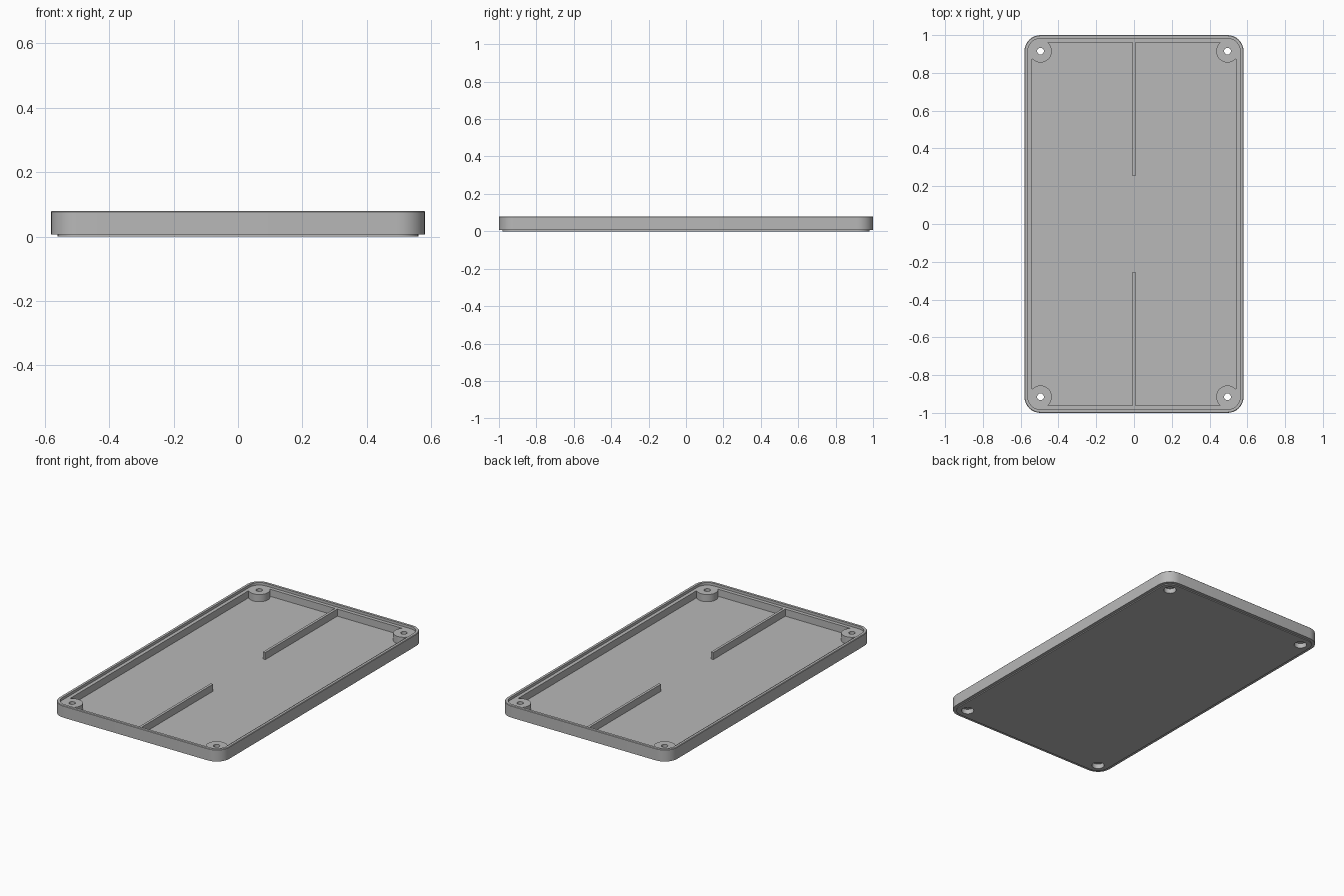
import bpy, bmesh, math

cube = bpy.data.objects.get("Cube")
if cube:
    bpy.data.objects.remove(cube, do_unlink=True)

# Corner arcs, screw bosses and holes all share these centres
CX, CY = 0.495, 0.915
CORNERS = [(sx * CX, sy * CY) for sx in (-1, 1) for sy in (-1, 1)]
FLOOR, LEDGE, TOP = 0.02, 0.064, 0.08

grey = bpy.data.materials.new("plain grey")
grey.use_nodes = True
grey.diffuse_color = (0.48, 0.48, 0.48, 1)
grey.node_tree.nodes["Principled BSDF"].inputs["Base Color"].default_value = grey.diffuse_color


def loft(bm, profile, centre=(0, 0), ex=0.0, ey=0.0, steps=8):
    """Stack rounded outlines given as (corner radius, z) and cap both ends."""
    rings = []
    for radius, z in profile:
        ring = []
        for quarter, (sx, sy) in enumerate(((1, 1), (-1, 1), (-1, -1), (1, -1))):
            for i in range(steps + 1):
                a = (quarter + i / steps) * math.pi / 2
                ring.append(bm.verts.new((centre[0] + sx * ex + radius * math.cos(a),
                                          centre[1] + sy * ey + radius * math.sin(a), z)))
        rings.append(ring)
    n = len(rings[0])
    for low, high in zip(rings, rings[1:]):
        for i in range(n):
            j = (i + 1) % n
            bm.faces.new((low[i], low[j], high[j], high[i]))
    bm.faces.new(rings[0][::-1])
    bm.faces.new(rings[-1])


def finish(bm, name):
    bmesh.ops.remove_doubles(bm, verts=bm.verts, dist=1e-5)
    bmesh.ops.recalc_face_normals(bm, faces=bm.faces)
    mesh = bpy.data.meshes.new(name)
    bm.to_mesh(mesh)
    bm.free()
    mesh.materials.append(grey)
    obj = bpy.data.objects.new(name, mesh)
    bpy.context.collection.objects.link(obj)
    return obj


# Tray: raised bottom panel, outer wall, stepped rim and recessed floor
bm = bmesh.new()
loft(bm, [(0.065, 0), (0.065, 0.006), (0.085, 0.006), (0.085, TOP - 0.003),
          (0.082, TOP), (0.067, TOP), (0.067, LEDGE), (0.045, LEDGE),
          (0.045, FLOOR)], ex=CX, ey=CY)
tray = finish(bm, "tray")

# Screw bosses in the corners
bm = bmesh.new()
for c in CORNERS:
    loft(bm, [(0.06, FLOOR - 0.005), (0.06, LEDGE + 0.0005)], c)
bosses = finish(bm, "screw_bosses")

# Screw holes with wide recesses underneath
bm = bmesh.new()
for c in CORNERS:
    loft(bm, [(0.036, -0.02), (0.036, 0.03), (0.018, 0.03), (0.018, 0.1)], c)
cutter = finish(bm, "hole_cutter")
cutter.hide_render = True

for obj in (tray, bosses):
    mod = obj.modifiers.new("holes", 'BOOLEAN')
    mod.operation = 'DIFFERENCE'
    mod.solver = 'EXACT'
    mod.object = cutter
    bpy.context.view_layer.objects.active = obj
    bpy.ops.object.modifier_apply(modifier=mod.name)
bpy.data.objects.remove(cutter, do_unlink=True)

# Centre ribs reaching in from the two short walls
for name, side in (("front_rib", -1), ("back_rib", 1)):
    bm = bmesh.new()
    bmesh.ops.create_cube(bm, size=1)
    low, high = FLOOR - 0.005, LEDGE
    bmesh.ops.scale(bm, vec=(0.016, 0.71, high - low), verts=bm.verts)
    bmesh.ops.translate(bm, vec=(0, side * 0.61, (low + high) / 2), verts=bm.verts)
    finish(bm, name)

# Smooth the round corners, keep the hard edges
bpy.ops.object.select_all(action='DESELECT')
for obj in (tray, bosses):
    obj.select_set(True)
bpy.context.view_layer.objects.active = tray
bpy.ops.object.shade_smooth_by_angle(angle=math.radians(30))
